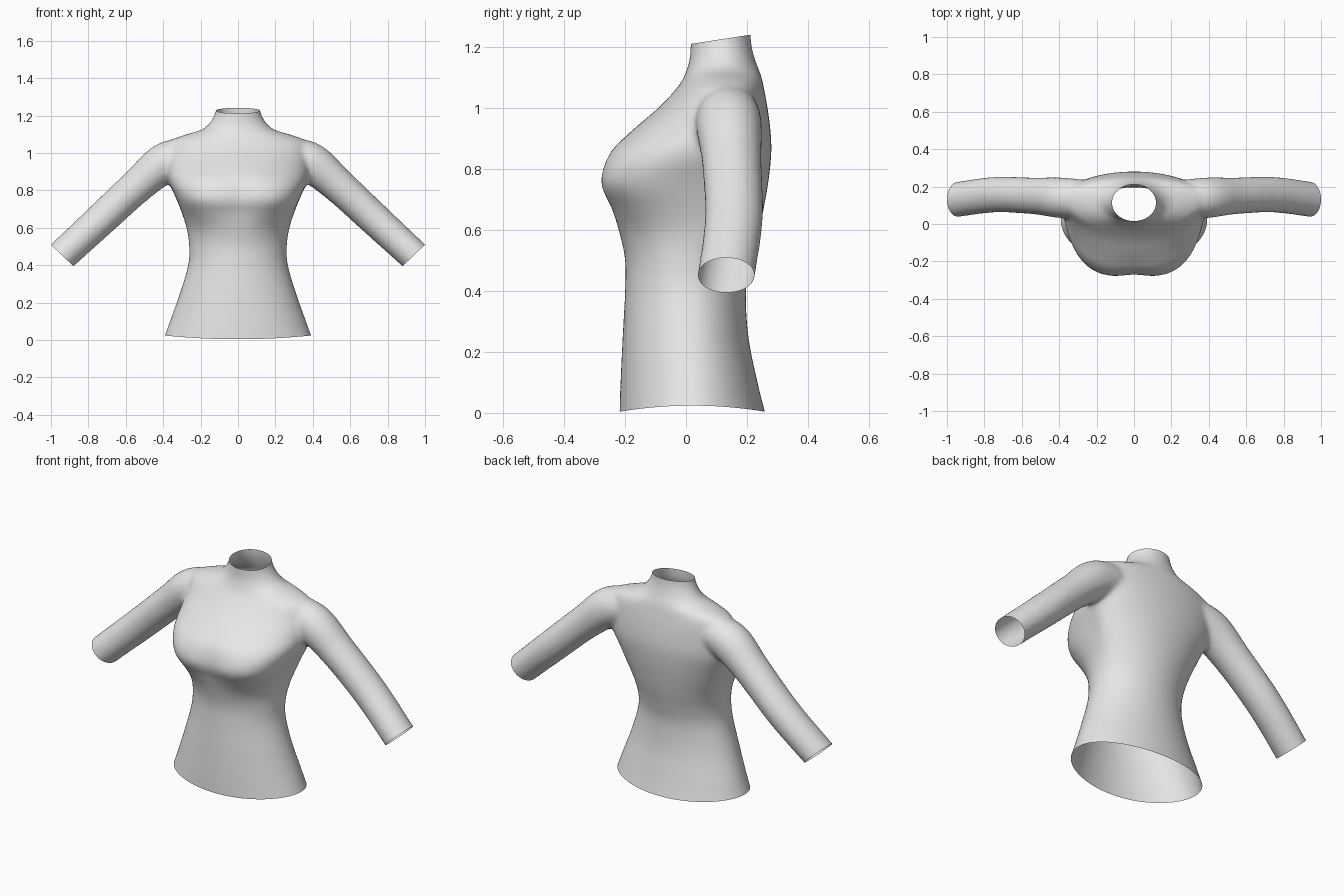
import bpy, bmesh, math
from mathutils import Vector

if "Cube" in bpy.data.objects:
    bpy.data.objects.remove(bpy.data.objects["Cube"])

SEG = 64


def smooth_rows(rows, steps=6):
    """Catmull-Rom resampling of a list of section rows."""
    out = []
    for i in range(len(rows) - 1):
        p0, p1 = rows[max(i - 1, 0)], rows[i]
        p2, p3 = rows[i + 1], rows[min(i + 2, len(rows) - 1)]
        for s in range(steps):
            t = s / steps
            out.append([0.5 * (2 * b + (c - a) * t + (2 * a - 5 * b + 4 * c - d) * t * t
                               + (3 * b - a - 3 * c + d) * t ** 3)
                        for a, b, c, d in zip(p0, p1, p2, p3)])
    out.append(list(rows[-1]))
    return out


def loft(bm, rings):
    """Closed tube through rings of points, capped at both ends."""
    loops = [[bm.verts.new(p) for p in ring] for ring in rings]
    for a, b in zip(loops, loops[1:]):
        for i in range(SEG):
            j = (i + 1) % SEG
            bm.faces.new((a[i], a[j], b[j], b[i]))
    bm.faces.new(loops[0][::-1])
    bm.faces.new(loops[-1])


def torso_ring(z, w, front, back, mid):
    bust = math.exp(-((z - 0.76) / 0.12) ** 2)
    ring = []
    for i in range(SEG):
        a = 2 * math.pi * i / SEG
        c, s = math.cos(a), math.sin(a)
        n = 2 + 1.1 * bust if s < 0 else 2.0      # squarer across the bust
        x = w * math.copysign(abs(c) ** (2 / n), c)
        y = abs(s) ** (2 / n)
        if s < 0:
            y = mid - (mid - front) * y + 0.015 * bust * math.exp(-(x / 0.08) ** 2)
        else:
            y = mid + (back - mid) * y
        ring.append((x, y, z))
    return ring


def sleeve_rings(rows, side):
    rows = smooth_rows(rows)
    rings = []
    for k, (x, z, y, r, ry) in enumerate(rows):
        a, b = rows[max(k - 1, 0)], rows[min(k + 1, len(rows) - 1)]
        d = Vector((b[0] - a[0], b[1] - a[1])).normalized()
        ring = []
        for i in range(SEG):
            t = 2 * math.pi * i / SEG
            c, s = r * math.cos(t), ry * math.sin(t)
            ring.append((side * (x - d.y * c), y + s, z + d.x * c))
        rings.append(ring)
    return rings


# Torso sections: height, half width, front y, back y, y of widest point
torso = [
    (-0.10, 0.43, -0.22, 0.285, 0.02), (0.00, 0.393, -0.218, 0.26, 0.02),
    (0.10, 0.36, -0.215, 0.235, 0.02), (0.25, 0.31, -0.208, 0.205, 0.01),
    (0.40, 0.267, -0.20, 0.197, 0.01), (0.50, 0.261, -0.20, 0.215, 0.02),
    (0.59, 0.273, -0.22, 0.238, 0.05), (0.67, 0.297, -0.25, 0.255, 0.08),
    (0.755, 0.33, -0.285, 0.27, 0.10), (0.85, 0.373, -0.257, 0.28, 0.12),
    (0.92, 0.385, -0.187, 0.278, 0.13), (1.00, 0.385, -0.092, 0.268, 0.14),
    (1.06, 0.37, -0.035, 0.257, 0.14), (1.095, 0.29, -0.01, 0.25, 0.14),
    (1.12, 0.205, 0.0, 0.242, 0.13), (1.15, 0.16, 0.01, 0.23, 0.125),
    (1.20, 0.127, 0.015, 0.216, 0.12), (1.25, 0.115, 0.015, 0.212, 0.115),
    (1.32, 0.115, 0.015, 0.212, 0.115),
]
# Sleeve sections: x, z, y, radius across, radius in y
sleeve = [
    (0.22, 0.99, 0.14, 0.09, 0.09), (0.38, 0.952, 0.14, 0.108, 0.108),
    (0.535, 0.827, 0.15, 0.093, 0.098), (0.74, 0.637, 0.157, 0.088, 0.095),
    (0.94, 0.452, 0.132, 0.084, 0.094), (1.01, 0.382, 0.12, 0.084, 0.094),
]

# Torso and both sleeves as overlapping solids
bm = bmesh.new()
loft(bm, [torso_ring(*r) for r in smooth_rows(torso)])
for side in (1, -1):
    loft(bm, sleeve_rings(sleeve, side))
bmesh.ops.recalc_face_normals(bm, faces=bm.faces)
mesh = bpy.data.meshes.new("sweater")
bm.to_mesh(mesh)
bm.free()
sweater = bpy.data.objects.new("sweater", mesh)
bpy.context.collection.objects.link(sweater)

# Fuse into one skin and soften the shoulder and armpit seams
remesh = sweater.modifiers.new("fuse", 'REMESH')
remesh.mode = 'VOXEL'
remesh.voxel_size = 0.012
soften = sweater.modifiers.new("soften", 'SMOOTH')
soften.factor = 0.5
soften.iterations = 10
bpy.context.view_layer.update()
deps = bpy.context.evaluated_depsgraph_get()
fused = bpy.data.meshes.new_from_object(sweater.evaluated_get(deps))
sweater.modifiers.clear()

# Cut open the hem, neck and cuffs
bm = bmesh.new()
bm.from_mesh(fused)
cuts = [((0, 0, 0.004), (0, 0, -1)),
        ((0, 0.015, 1.211), (0, -0.03, 0.195)),
        ((0.94, 0.13, 0.452), (0.69, 0, -0.72)),
        ((-0.94, 0.13, 0.452), (-0.69, 0, -0.72))]
for co, no in cuts:
    bmesh.ops.bisect_plane(bm, geom=bm.verts[:] + bm.edges[:] + bm.faces[:], dist=1e-5,
                           plane_co=co, plane_no=Vector(no).normalized(), clear_outer=True)
# Hem rises slightly towards the sides
for v in bm.verts:
    if v.co.z < 0.3:
        v.co.z += 0.02 * (v.co.x / 0.39) ** 2 * (1 - v.co.z / 0.3)
for f in bm.faces:
    f.smooth = True
bm.to_mesh(fused)
bm.free()
sweater.data = fused

fabric = bpy.data.materials.new("light grey fabric")
fabric.diffuse_color = (0.8, 0.8, 0.8, 1)
fabric.use_nodes = True
fabric.node_tree.nodes["Principled BSDF"].inputs["Base Color"].default_value = fabric.diffuse_color
fused.materials.clear()
fused.materials.append(fabric)
